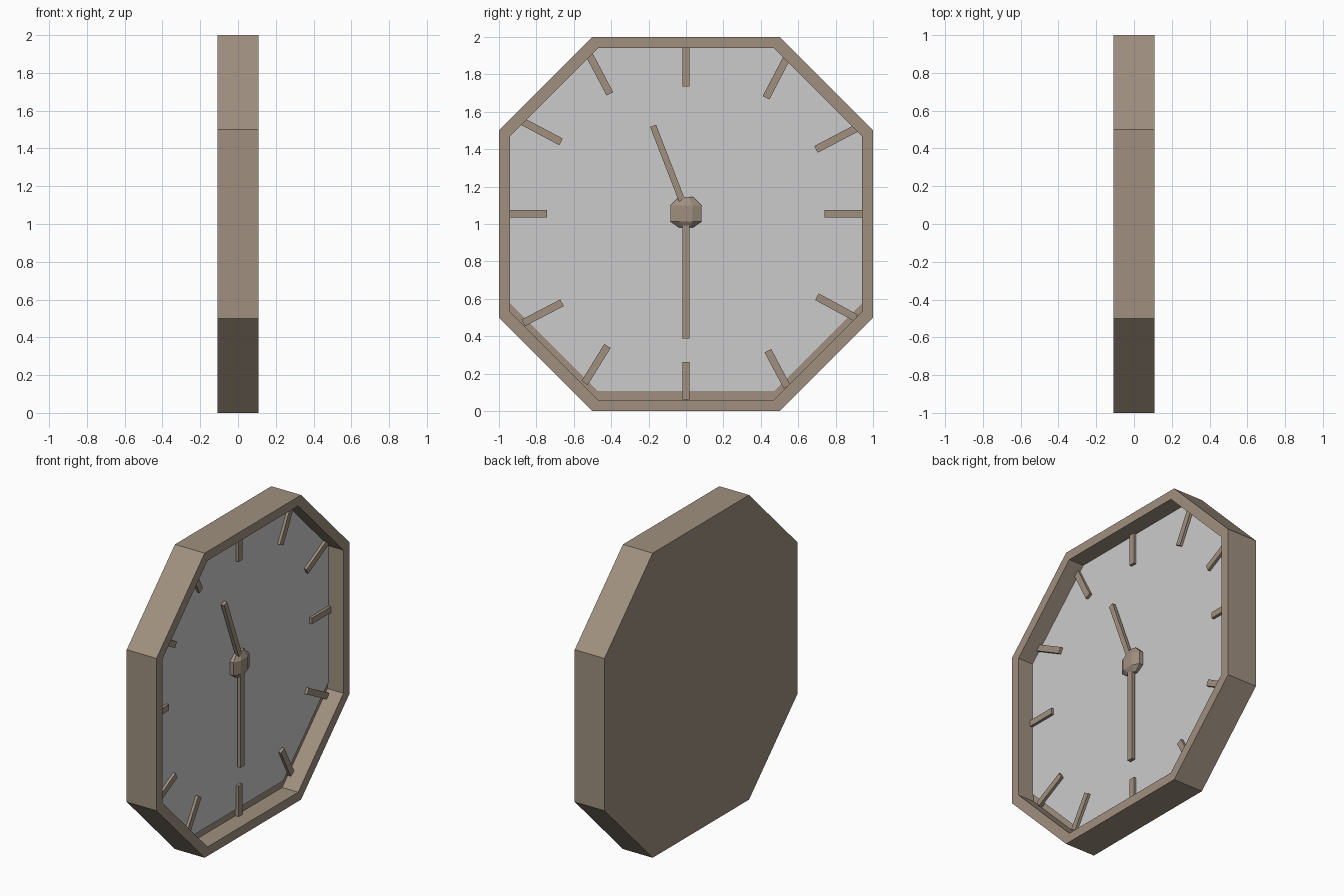
import bpy, bmesh, math
from mathutils import Matrix, Vector

if "Cube" in bpy.data.objects:
    bpy.data.objects.remove(bpy.data.objects["Cube"])

brown = bpy.data.materials.new("brown_wood")
brown.diffuse_color = (0.35, 0.28, 0.215, 1)
brown.use_nodes = True
brown.node_tree.nodes["Principled BSDF"].inputs["Base Color"].default_value = brown.diffuse_color


def finish(bm, name, mat=None):
    bmesh.ops.recalc_face_normals(bm, faces=bm.faces)
    me = bpy.data.meshes.new(name)
    bm.to_mesh(me)
    bm.free()
    if mat:
        me.materials.append(mat)
    ob = bpy.data.objects.new(name, me)
    bpy.context.collection.objects.link(ob)
    return ob


def loft(name, rings, mat=None):
    """Skin a list of equal-length point rings, capped at both ends."""
    bm = bmesh.new()
    vs = [[bm.verts.new(p) for p in r] for r in rings]
    for a, b in zip(vs, vs[1:]):
        for i in range(len(a)):
            j = (i + 1) % len(a)
            bm.faces.new((a[i], a[j], b[j], b[i]))
    bm.faces.new(vs[0])
    bm.faces.new(vs[-1])
    return finish(bm, name, mat)


def octagon(x, r, zc=1.0):
    pts = [(1, .5), (.5, 1), (-.5, 1), (-1, .5), (-1, -.5), (-.5, -1), (.5, -1), (1, -.5)]
    return [(x, r * y, zc + r * z) for y, z in pts]


def bar(name, a, b, width, x0, x1):
    """Flat bar between two (y, z) points."""
    a, b = Vector(a), Vector(b)
    d = (b - a).normalized()
    n = Vector((-d.y, d.x)) * width / 2
    quad = [a + n, b + n, b - n, a - n]
    return loft(name, [[(x, p.x, p.y) for p in quad] for x in (x0, x1)], brown)


# Octagonal case with recessed front
loft("case", [octagon(-.108, 1), octagon(.108, 1), octagon(.108, .94), octagon(-.008, .94)], brown)

# Dial plate, set slightly high so a ledge of the case shows below it
loft("dial", [octagon(-.02, .94, 1.046), octagon(0, .94, 1.046)])

# Hour marks: inner end, outer end in (y, z)
marks = [
    ((0, 1.735), (0, 1.95)), ((.428, 1.675), (.535, 1.88)),
    ((.695, 1.399), (.909, 1.511)), ((.74, 1.056), (.95, 1.056)),
    ((.70, .611), (.909, .498)), ((.438, .322), (.54, .130)),
    ((0, .263), (0, .062)), ((-.42, .348), (-.542, .150)),
    ((-.663, .579), (-.870, .471)), ((-.743, 1.056), (-.95, 1.056)),
    ((-.668, 1.439), (-.876, 1.549)), ((-.407, 1.696), (-.515, 1.900)),
]
for i, (a, b) in enumerate(marks):
    bar(f"hour_mark_{i + 1}", a, b, .04, -.012, .018)

# Hands
bar("minute_hand", (0, 1.06), (0, .387), .04, .01, .033)
bar("hour_hand", (0, 1.07), (-.176, 1.525), .034, .01, .033)

# Flattened eight-sided hub with tapered ends
hub = []
for r, z in ((.037, .981), (.083, 1.013), (.083, 1.10), (.037, 1.145)):
    c = r / math.cos(math.pi / 8)
    ang = [math.pi / 8 + k * math.pi / 4 for k in range(8)]
    hub.append([(.01 + .45 * c * math.cos(t), c * math.sin(t), z) for t in ang])
loft("hub", hub, brown)
